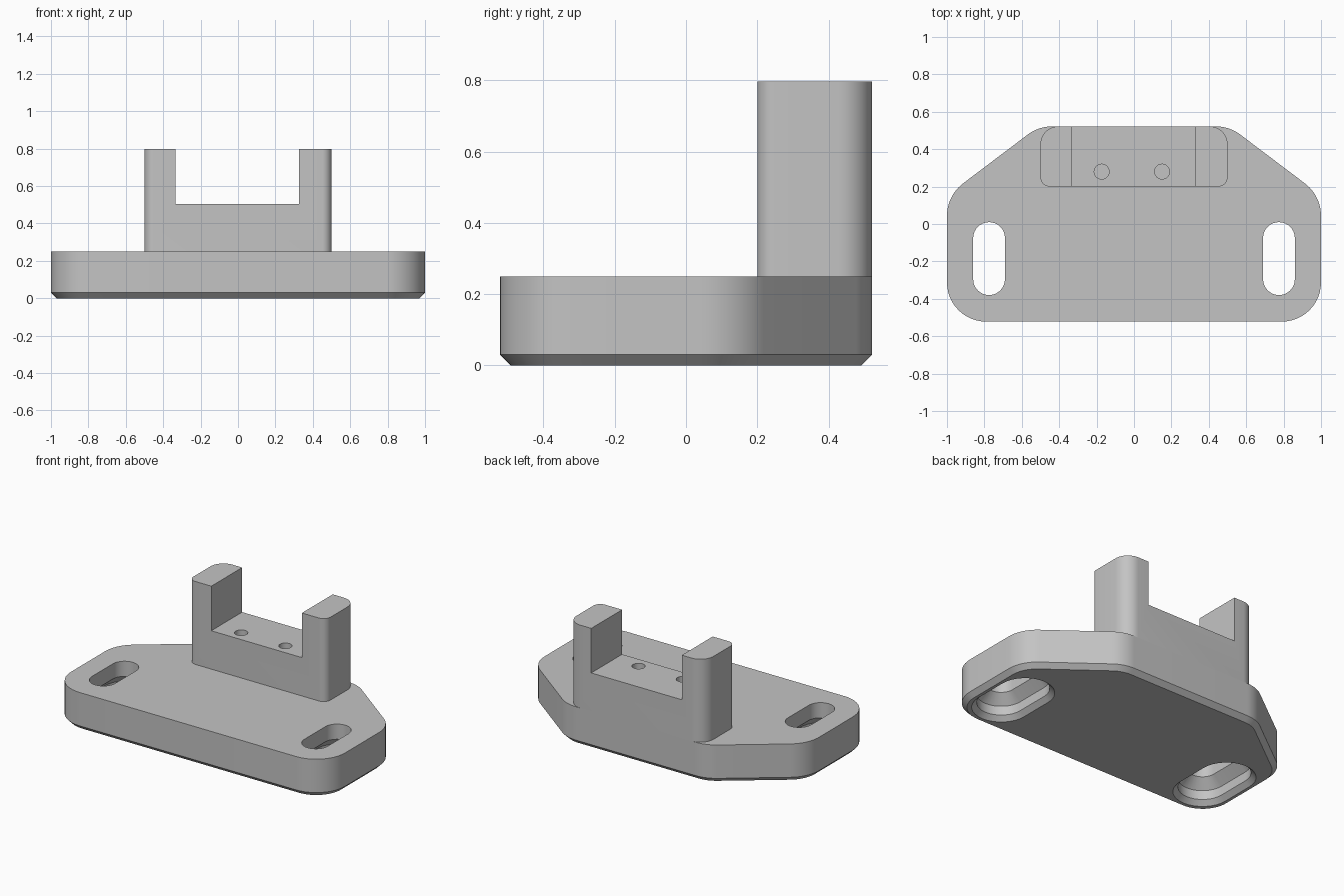
import bpy, bmesh, math
from mathutils import Vector

if "Cube" in bpy.data.objects:
    bpy.data.objects.remove(bpy.data.objects["Cube"])

grey = bpy.data.materials.new("plain grey")
grey.diffuse_color = (0.55, 0.55, 0.55, 1)
grey.use_nodes = True
grey.node_tree.nodes["Principled BSDF"].inputs["Base Color"].default_value = grey.diffuse_color


def rounded(corners, radii, inset=0.0, seg=12):
    """Counter-clockwise polygon with filleted corners, shrunk by inset."""
    pts, n = [], len(corners)
    for i, r in enumerate(radii):
        p = Vector(corners[i])
        a = (p - Vector(corners[i - 1])).normalized()
        b = (Vector(corners[(i + 1) % n]) - p).normalized()
        turn = math.acos(max(-1, min(1, a.dot(b))))
        centre = p - a * r * math.tan(turn / 2) + Vector((-a.y, a.x)) * r
        start = math.atan2(-a.x, a.y)
        for k in range(seg + 1):
            t = start + turn * k / seg
            pts.append((centre.x + (r - inset) * math.cos(t),
                        centre.y + (r - inset) * math.sin(t)))
    return pts


def slot(cx, cy, w, l):
    """Slot outline with round ends."""
    pts = []
    for k in range(34):
        t = math.pi * (k if k < 17 else k - 1) / 16
        off = (l - w) / 2 * (1 if k < 17 else -1)
        pts.append((cx + w / 2 * math.cos(t), cy + off + w / 2 * math.sin(t)))
    return pts


def loft(name, levels):
    """Closed solid through stacked (z, outline) levels."""
    bm = bmesh.new()
    rings = [[bm.verts.new((x, y, z)) for x, y in loop] for z, loop in levels]
    for lo, hi in zip(rings, rings[1:]):
        n = len(lo)
        for i in range(n):
            j = (i + 1) % n
            bm.faces.new((lo[i], lo[j], hi[j], hi[i]))
    bm.faces.new(rings[0][::-1])
    bm.faces.new(rings[-1])
    me = bpy.data.meshes.new(name)
    bm.to_mesh(me)
    bm.free()
    me.materials.append(grey)
    ob = bpy.data.objects.new(name, me)
    bpy.context.collection.objects.link(ob)
    return ob


def cut(target, cutter):
    mod = target.modifiers.new("cut", 'BOOLEAN')
    mod.operation, mod.solver, mod.object = 'DIFFERENCE', 'EXACT', cutter
    bpy.context.view_layer.objects.active = target
    bpy.ops.object.modifier_apply(modifier=mod.name)
    bpy.data.objects.remove(cutter)


def rect(x0, x1, y0, y1):
    return [(x0, y0), (x1, y0), (x1, y1), (x0, y1)]


# base plate: tapered at the back, chamfered around the bottom
outline = [(-1, -.522), (1, -.522), (1, .152), (.51, .522), (-.51, .522), (-1, .152)]
radii = [.21, .21, .22, .22, .22, .22]
base = loft("base_plate", [(0, rounded(outline, radii, .03)),
                           (.03, rounded(outline, radii)),
                           (.25, rounded(outline, radii))])

# mounting slots, with a wider countersunk recess underneath
for x in (-.775, .775):
    steps = [(-.02, .39), (.03, .29), (.09, .29), (.15, .17), (.3, .17)]
    cut(base, loft("slot_cutter",
                   [(z, slot(x, -.185, w, w + .22)) for z, w in steps]))

# upright block with rounded corners
block_outline = rounded(rect(-.5, .5, .2, .522), [.05, .05, .095, .095])
block = loft("upright_block", [(.25, block_outline), (.797, block_outline)])

# notch between the two posts
notch = rect(-.335, .326, .1, .7)
cut(block, loft("notch_cutter", [(.503, notch), (.9, notch)]))

# two blind screw holes in the notch floor
for x in (-.173, .15):
    ring = [(x + .04 * math.cos(math.tau * k / 24),
             .28 + .04 * math.sin(math.tau * k / 24)) for k in range(24)]
    cut(block, loft("hole_cutter", [(.28, ring), (.6, ring)]))

for ob in (base, block):
    bpy.ops.object.select_all(action='DESELECT')
    ob.select_set(True)
    bpy.context.view_layer.objects.active = ob
    bpy.ops.object.shade_smooth_by_angle(angle=math.radians(30))
